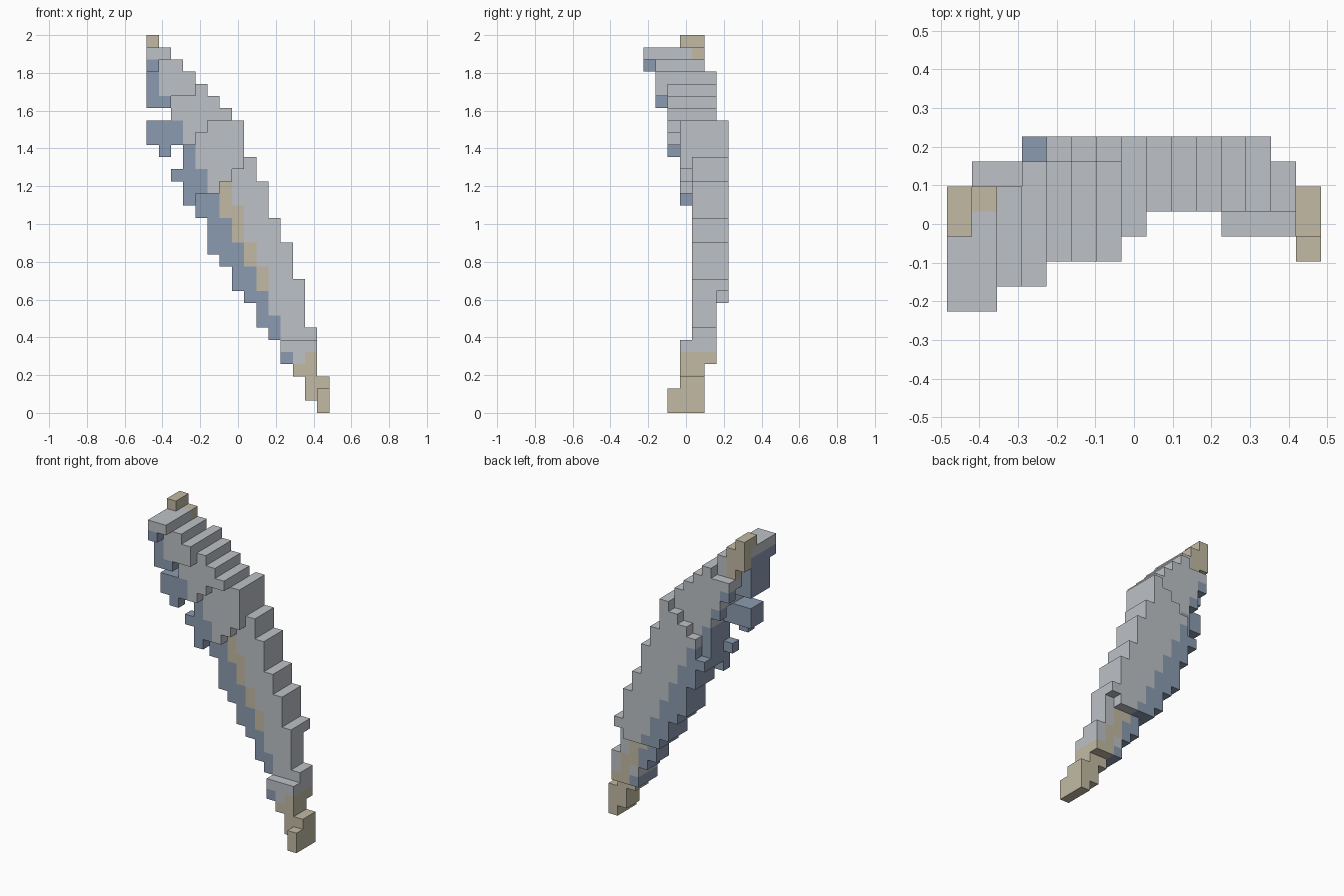
import bpy
import bmesh
from mathutils import Vector

cube = bpy.data.objects.get("Cube")
if cube:
    bpy.data.objects.remove(cube, do_unlink=True)

UNIT = 2 / 31
COLS, ROWS = 15, 7

# Upper outline of the feather, one height per column
TOP = [31, 30, 29, 28, 27, 26, 25, 24, 21, 19, 16, 14, 11, 7, 3]
# Height below which each column has the blue lower edge
EDGE = [29, 26, 24, 22, 20, 18, 16, 14, 12, 10, 8, 5, 0, 0, 0]

blocks = set()


def fill(layer, first, bottoms, tops=None, cap=31):
    """Fill neighbouring columns of one layer from bottom to outline."""
    for n, low in enumerate(bottoms):
        col = first + n
        high = min(tops[n] if tops else TOP[col], cap)
        for k in range(low, high):
            blocks.add((col, layer, k))


# Curled tip, front layers
fill(0, 0, [28, 29], cap=30)
fill(1, 0, [25, 25, 26, 26], cap=30)
fill(2, 0, [25, 25, 22, 22, 23, 24, 24], cap=30)
fill(3, 0, [25, 25, 22, 17, 18, 18, 19, 20])

# Main body and back layers
fill(4, 0, [28, 26, 24, 18, 16, 13, 12, 10, 9, 7, 6, 4, 3, 1, 0])
fill(5, 1, [25, 23, 18, 16, 13, 12, 10, 9, 7, 6, 4, 4, 4], cap=28,
     tops=[27, 27] + TOP[3:14])
fill(6, 3, [18, 16, 13, 12, 10, 9, 9, 9, 9, 10],
     tops=[19, 21, 22, 23] + TOP[7:13])

# Loose barbs
fill(2, 0, [22, 21], tops=[24, 24])
fill(3, 0, [22, 22], tops=[24, 24])
fill(3, 2, [19], tops=[20])

# Quill end
fill(3, 11, [4, 3, 1, 0], cap=6)
fill(2, 14, [0], cap=2)


def is_shaft(col, layer, k):
    """Shaft: bare quill, stripe on the body and tip."""
    if col == 14 or k == 30 or (col == 13 and k < 5) or (col == 12 and k < 4):
        return True
    if layer == 4:
        if col < 2:
            return k > 26
        return 6 <= col <= 9 and EDGE[col] <= k < EDGE[col] + 3 - col // 8
    if layer == 5:
        return (col == 10 and k == 8) or (col == 11 and 5 < k < 9) \
            or (col == 12 and k < 7)
    return False


def part_of(block):
    col, layer, k = block
    if is_shaft(col, layer, k):
        return "shaft"
    return "vane_edge" if k < EDGE[col] else "vane"


def make_material(name, colour):
    mat = bpy.data.materials.new(name)
    mat.use_nodes = True
    mat.diffuse_color = (*colour, 1)
    mat.node_tree.nodes["Principled BSDF"].inputs["Base Color"].default_value = (*colour, 1)
    return mat


AXES = [Vector((1, 0, 0)), Vector((0, 1, 0)), Vector((0, 0, 1))]


def build_part(name, mat):
    """Mesh the outer faces of all blocks that belong to one part."""
    bm = bmesh.new()
    for block in sorted(blocks):
        if part_of(block) != name:
            continue
        centre = Vector(block) + Vector((0.5 - COLS / 2, 0.5 - ROWS / 2, 0.5))
        for a in range(3):
            u, v = AXES[(a + 1) % 3] / 2, AXES[(a + 2) % 3] / 2
            for sign in (-1, 1):
                beside = list(block)
                beside[a] += sign
                if tuple(beside) in blocks:
                    continue
                mid = centre + AXES[a] * sign / 2
                ring = [mid - u - v, mid + u - v, mid + u + v, mid - u + v]
                bm.faces.new([bm.verts.new(p * UNIT) for p in ring[::sign]])
    bmesh.ops.remove_doubles(bm, verts=bm.verts[:], dist=UNIT / 100)
    mesh = bpy.data.meshes.new(name)
    bm.to_mesh(mesh)
    bm.free()
    mesh.materials.append(mat)
    bpy.context.collection.objects.link(bpy.data.objects.new(name, mesh))


build_part("vane", make_material("pale grey", (0.51, 0.54, 0.57)))
build_part("vane_edge", make_material("slate blue", (0.26, 0.33, 0.44)))
build_part("shaft", make_material("bone tan", (0.54, 0.49, 0.37)))
